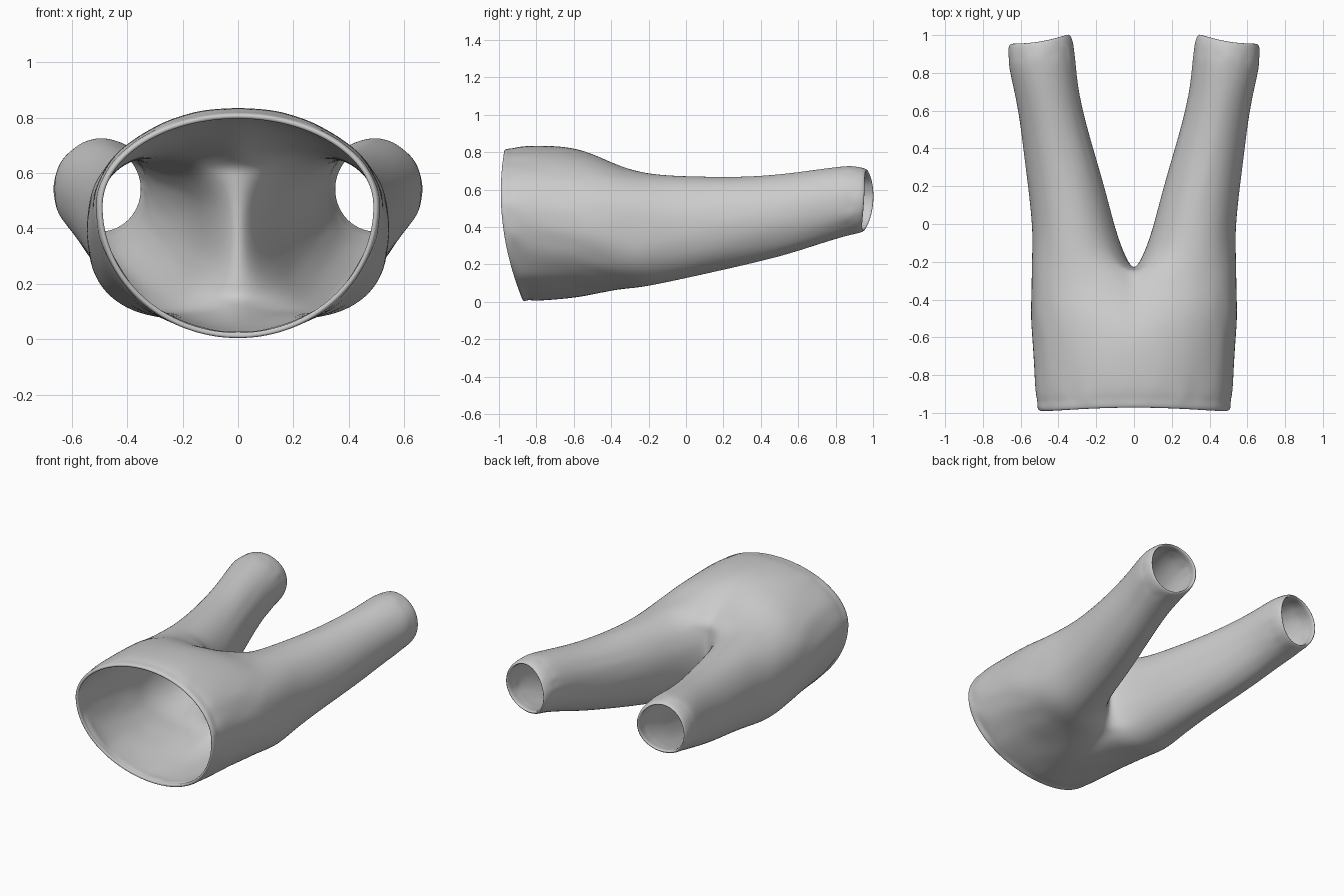
import bpy, bmesh, math, random

random.seed(4)
OUT, INN = 24, 10      # segments on the outer and inner arc of each section
Z_REF = 0.58

# y, centre x, half width, z top, z of widest point, z bottom,
# squareness, end bulge, end slant, wrinkle
BODY = [
    (-0.995, 0.00, 0.502, 0.812, 0.48, 0.005, 1.00, 0.36, 0, 0.000),
    (-0.975, 0.00, 0.515, 0.820, 0.48, 0.002, 1.00, 0.34, 0, 0.000),
    (-0.940, 0.00, 0.512, 0.823, 0.48, 0.004, 1.00, 0.31, 0, 0.006),
    (-0.900, 0.00, 0.522, 0.832, 0.47, 0.003, 1.00, 0.28, 0, 0.003),
    (-0.750, 0.00, 0.530, 0.838, 0.45, 0.010, 0.97, 0.16, 0, 0.002),
    (-0.600, 0.02, 0.518, 0.822, 0.43, 0.026, 0.93, 0.06, 0, 0.003),
    (-0.480, 0.07, 0.475, 0.785, 0.41, 0.042, 0.86, 0.00, 0, 0.003),
    (-0.370, 0.15, 0.395, 0.735, 0.40, 0.062, 0.78, 0.00, 0, 0.002),
]
CROTCH = (-0.275, 0.215, 0.328, 0.703, 0.39, 0.072, 0.70, 0, 0, 0)
LEG = [
    (-0.190, 0.290, 0.252, 0.684, 0.39, 0.086, 0.82, 0, 0, 0.000),
    (-0.050, 0.315, 0.221, 0.674, 0.40, 0.115, 0.92, 0, 0, 0.002),
    (0.150, 0.348, 0.206, 0.667, 0.42, 0.160, 0.98, 0, 0, 0.003),
    (0.350, 0.390, 0.190, 0.668, 0.45, 0.205, 1.00, 0, 0, 0.003),
    (0.550, 0.432, 0.173, 0.685, 0.48, 0.255, 1.00, 0, 0, 0.003),
    (0.720, 0.467, 0.168, 0.710, 0.52, 0.308, 1.00, -0.1, -0.05, 0.002),
    (0.850, 0.487, 0.178, 0.726, 0.54, 0.345, 1.00, -0.3, -0.10, 0.002),
    (0.895, 0.490, 0.174, 0.724, 0.54, 0.356, 1.00, -0.5, -0.14, 0.008),
    (0.930, 0.494, 0.174, 0.722, 0.54, 0.362, 1.00, -0.6, -0.16, 0.003),
    (0.982, 0.500, 0.163, 0.712, 0.54, 0.373, 1.00, -0.7, -0.16, 0.000),
]
SPLIT = math.acos(-CROTCH[1] / CROTCH[2])


def place(sec, a):
    """Point at angle a on the oval section sec."""
    y, cx, hw, zt, zm, zb, sq, bulge, slant, wr = sec
    k = 1 + random.uniform(-wr, wr) / 0.3
    s = math.sin(a)
    s = math.copysign(abs(s) ** sq, s)
    x = max(0, cx + hw * math.cos(a) * k)
    z = zm + (zt - zm if s > 0 else zm - zb) * s * k
    return x, y + bulge * (z - Z_REF) ** 2 + slant * (x - cx), z


def outer(bm, sec, split):
    pts = [place(sec, split * (1 - 2 * i / OUT)) for i in range(OUT + 1)]
    return [bm.verts.new(p) for p in pts]


def bridge(bm, a, b, closed=False):
    n = len(a)
    for i in range(n if closed else n - 1):
        j = (i + 1) % n
        bm.faces.new((a[i], a[j], b[j], b[i]))


bm = bmesh.new()

# Hip half: open arcs ending on the centre seam
previous = None
for sec in BODY + [CROTCH]:
    ring = outer(bm, sec, math.acos(-sec[1] / sec[2]))
    ring[0].co.x = ring[-1].co.x = 0
    if previous:
        bridge(bm, previous, ring)
    previous = ring

# Crotch seam: closes the last arc along the centre plane
top, bottom = ring[0].co.copy(), ring[-1].co.copy()
for i in range(1, INN):
    p = bottom.lerp(top, i / INN)
    p.y += 0.03 * math.sin(math.pi * i / INN)
    previous.append(bm.verts.new(p))

# Leg: closed sections down to the hem
for sec in LEG:
    ring = outer(bm, sec, SPLIT)
    rest = 2 * math.pi - 2 * SPLIT
    ring += [bm.verts.new(place(sec, -SPLIT - rest * i / INN)) for i in range(1, INN)]
    bridge(bm, previous, ring, True)
    previous = ring

mesh = bpy.data.meshes.new("trousers")
bm.to_mesh(mesh)
bm.free()
trousers = bpy.data.objects.new("trousers", mesh)
bpy.context.collection.objects.link(trousers)

# Mirror the half, give the cloth thickness, then smooth it
mirror = trousers.modifiers.new("mirror", 'MIRROR')
mirror.merge_threshold = 0.002
cloth = trousers.modifiers.new("cloth", 'SOLIDIFY')
cloth.thickness = 0.02
cloth.offset = -1
smooth = trousers.modifiers.new("smooth", 'SUBSURF')
smooth.levels = smooth.render_levels = 2

bpy.context.view_layer.objects.active = trousers
trousers.select_set(True)
bpy.ops.object.shade_smooth_by_angle(angle=math.radians(40))
